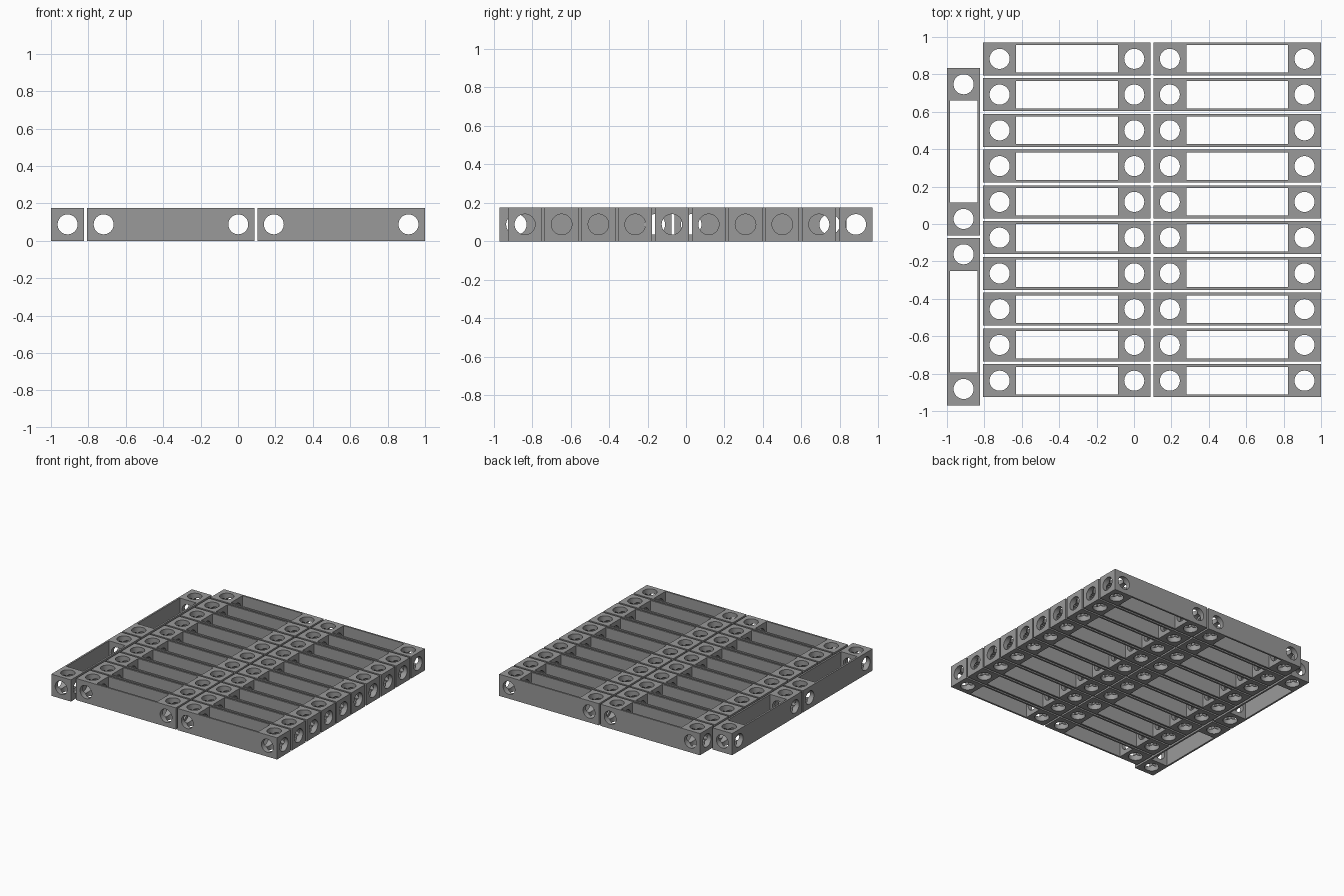
import bpy, math

if "Cube" in bpy.data.objects:
    bpy.data.objects.remove(bpy.data.objects["Cube"])

LENGTH, SIDE = 0.895, 0.176          # beam size
HOLE_R, HOLE_X = 0.0535, 0.36        # hole radius and distance from beam centre
POCKET_L, POCKET_W = 0.544, 0.147    # open slot through the middle
Z = SIDE / 2

grey = bpy.data.materials.new("mid_grey")
grey.diffuse_color = (0.32, 0.32, 0.32, 1)
grey.use_nodes = True
grey.node_tree.nodes["Principled BSDF"].inputs["Base Color"].default_value = grey.diffuse_color


def box(name, size):
    bpy.ops.mesh.primitive_cube_add(size=1, location=(0, 0, 0))
    ob = bpy.context.object
    ob.name = name
    ob.scale = size
    bpy.ops.object.transform_apply(location=False, rotation=False, scale=True)
    return ob


def hole(x, rotation, radius, depth):
    bpy.ops.mesh.primitive_cylinder_add(vertices=32, radius=radius, depth=depth,
                                        location=(x, 0, 0), rotation=rotation)
    ob = bpy.context.object
    ob.name = "hole_cutter"
    return ob


# One master beam: block, open slot, and holes crossing on three axes at each end
master = box("beam_master", (LENGTH, SIDE, SIDE))
cutters = [box("slot_cutter", (POCKET_L, POCKET_W, SIDE * 2)),
           hole(0, (0, math.pi / 2, 0), HOLE_R, LENGTH * 1.2)]
for x in (-HOLE_X, HOLE_X):
    # tiny radius differences keep the crossing cuts clean
    cutters.append(hole(x, (0, 0, 0), HOLE_R + 0.0002, SIDE * 2))
    cutters.append(hole(x, (math.pi / 2, 0, 0), HOLE_R - 0.0002, SIDE * 2))
for c in cutters:
    c.hide_render = True
    mod = master.modifiers.new("cut", 'BOOLEAN')
    mod.operation, mod.solver, mod.object = 'DIFFERENCE', 'EXACT', c

bpy.context.view_layer.update()
deps = bpy.context.evaluated_depsgraph_get()
mesh = bpy.data.meshes.new_from_object(master.evaluated_get(deps))
mesh.name = "beam"
mesh.materials.clear()
mesh.materials.append(grey)
mesh.shade_smooth()
mesh.set_sharp_from_angle(angle=math.radians(30))
for ob in cutters + [master]:
    bpy.data.objects.remove(ob)


def place(name, x, y, turn=0.0):
    ob = bpy.data.objects.new(name, mesh)
    ob.location = (x, y, Z)
    ob.rotation_euler.z = turn
    bpy.context.collection.objects.link(ob)


# Two columns of ten beams lying along x
for row in range(10):
    y = 0.883 - row * 0.1912
    place(f"left_beam_{row + 1}", -0.3585, y)
    place(f"right_beam_{row + 1}", 0.5515, y)

# Two beams lying along y at the left edge
place("side_beam_back", -0.911, 0.387, math.pi / 2)
place("side_beam_front", -0.911, -0.522, math.pi / 2)
